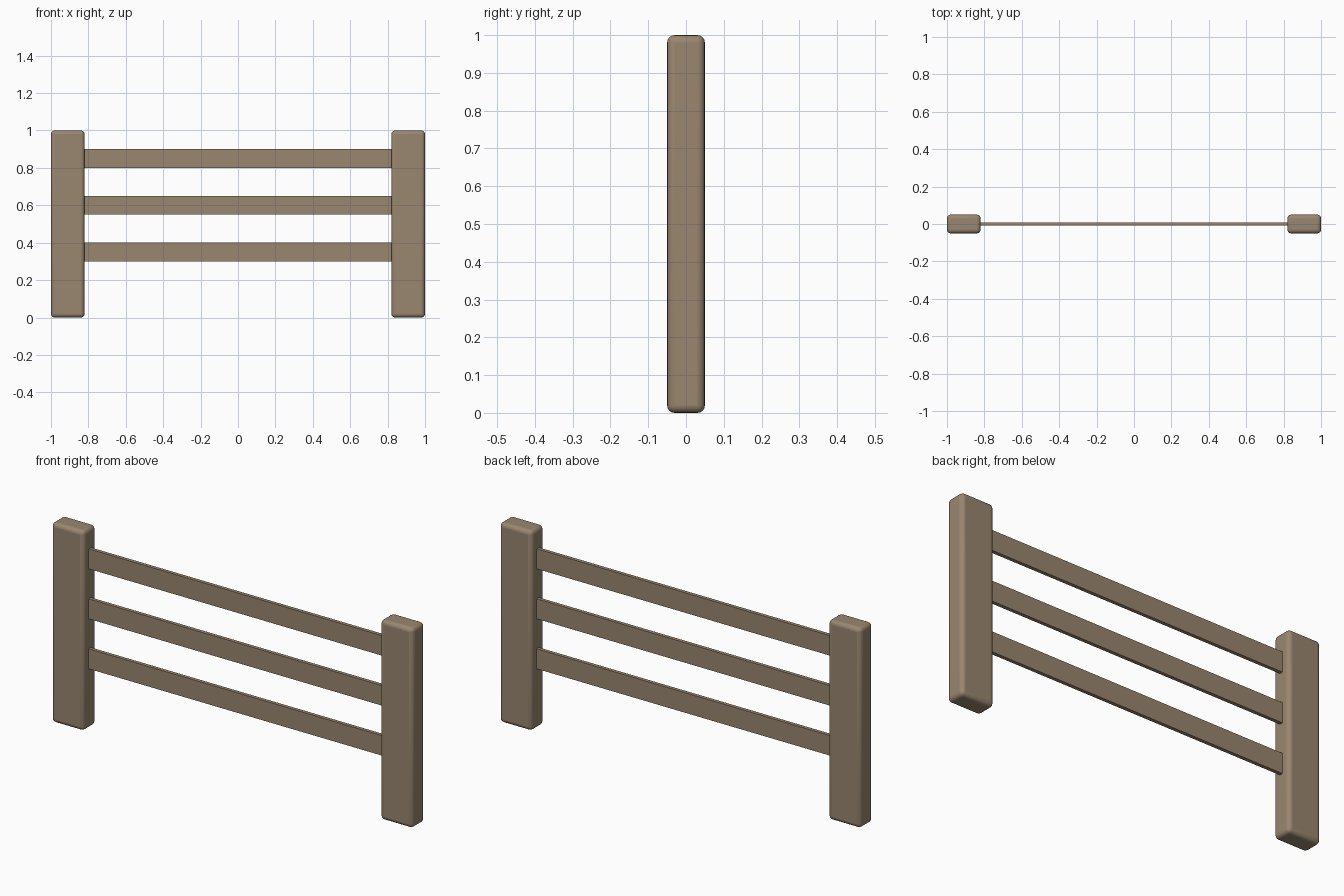
import bpy
import math

if "Cube" in bpy.data.objects:
    bpy.data.objects.remove(bpy.data.objects["Cube"])

wood = bpy.data.materials.new("wood")
wood.diffuse_color = (0.32, 0.24, 0.16, 1)
wood.use_nodes = True
wood.node_tree.nodes["Principled BSDF"].inputs["Base Color"].default_value = wood.diffuse_color


def box(name, center, size, bevel=0.0):
    bpy.ops.mesh.primitive_cube_add(size=1, location=center)
    ob = bpy.context.object
    ob.name = name
    ob.scale = size
    bpy.ops.object.transform_apply(location=False, rotation=False, scale=True)
    ob.data.materials.append(wood)
    if bevel:
        mod = ob.modifiers.new("rounded_edges", 'BEVEL')
        mod.width = bevel
        mod.segments = 4
        bpy.ops.object.shade_smooth_by_angle(angle=math.radians(40))
    return ob


# Two rounded upright posts
for side, x in (("left", -0.91), ("right", 0.91)):
    box(f"{side}_post", (x, 0, 0.5), (0.18, 0.1, 1.0), 0.02)

# Three thin horizontal rails between the posts
for label, z in (("lower", 0.35), ("middle", 0.6), ("upper", 0.85)):
    box(f"{label}_rail", (0, 0, z), (1.64, 0.018, 0.1))
